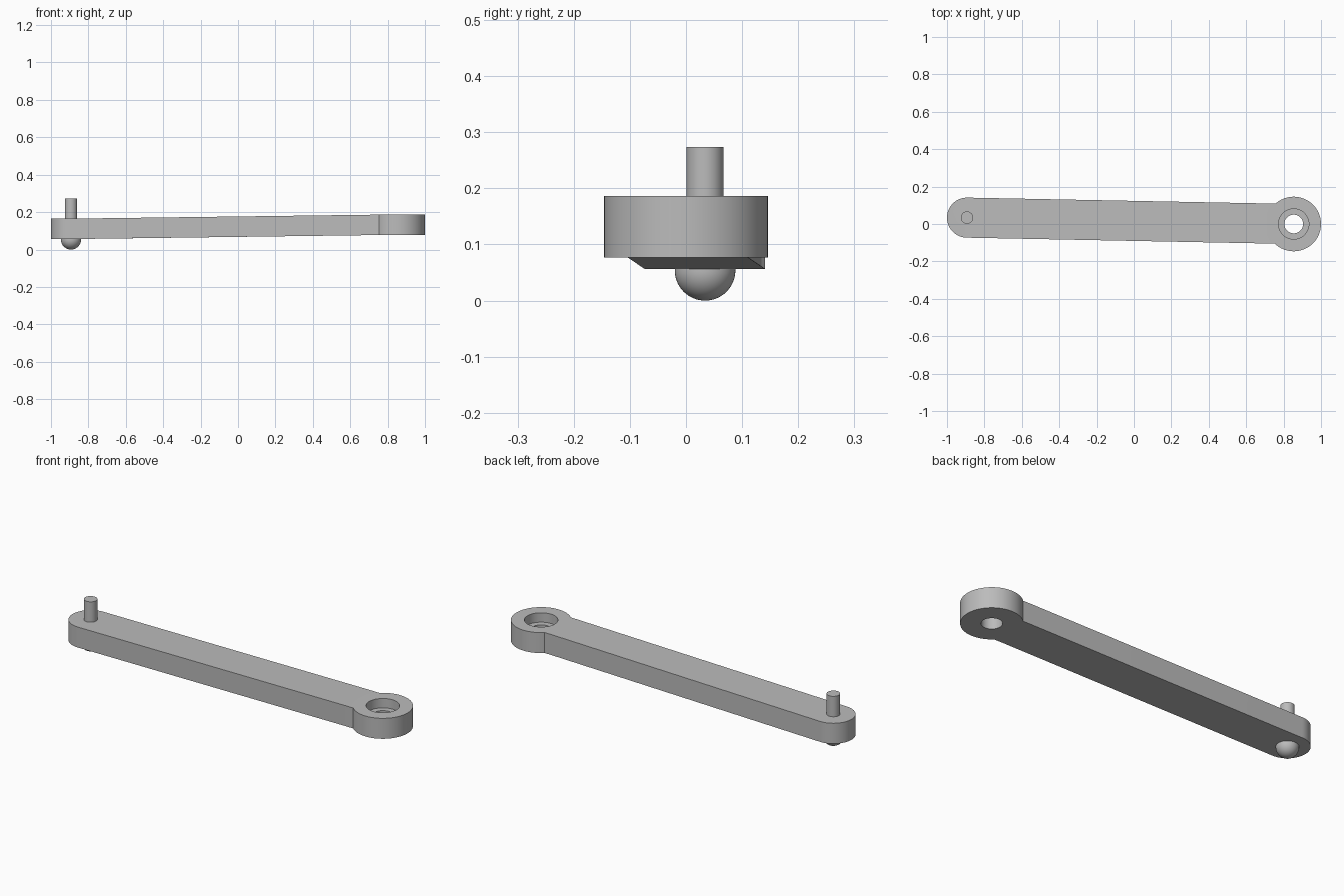
import bpy, bmesh, math
from mathutils import Vector

cube = bpy.data.objects.get("Cube")
if cube:
    bpy.data.objects.remove(cube, do_unlink=True)

grey = bpy.data.materials.new("plain_grey")
grey.use_nodes = True
colour = (0.5, 0.5, 0.5, 1)
grey.diffuse_color = colour
grey.node_tree.nodes["Principled BSDF"].inputs["Base Color"].default_value = colour

SEGS = 64
THICK = 0.109                        # arm and ring thickness
PIN = Vector((-0.893, 0.034, 0.165))  # top centre of the pin end
RING = Vector((0.854, 0, 0.186))      # top centre of the ring end
ARM_R, RING_R = 0.107, 0.146


def make_object(name, bm):
    bmesh.ops.recalc_face_normals(bm, faces=bm.faces)
    mesh = bpy.data.meshes.new(name)
    bm.to_mesh(mesh)
    bm.free()
    mesh.materials.append(grey)
    obj = bpy.data.objects.new(name, mesh)
    bpy.context.collection.objects.link(obj)
    return obj


def smooth(obj):
    bpy.ops.object.select_all(action="DESELECT")
    obj.select_set(True)
    bpy.context.view_layer.objects.active = obj
    bpy.ops.object.shade_smooth_by_angle(angle=math.radians(30))


def lathe(name, profile, centre, closed=False):
    """Revolve (radius, z) points about a vertical axis."""
    bm = bmesh.new()
    verts = [bm.verts.new((r, 0, z)) for r, z in profile]
    edges = [bm.edges.new(p) for p in zip(verts, verts[1:])]
    if closed:
        edges.append(bm.edges.new((verts[-1], verts[0])))
    bmesh.ops.spin(bm, geom=verts + edges, cent=(0, 0, 0), axis=(0, 0, 1),
                   angle=math.tau, steps=SEGS, use_merge=True)
    bmesh.ops.remove_doubles(bm, verts=bm.verts, dist=0.0001)
    bmesh.ops.translate(bm, verts=bm.verts, vec=(centre.x, centre.y, 0))
    return make_object(name, bm)


# Arm: level rounded end, sloping bar, level tongue inside the ring
bm = bmesh.new()
along = (RING - PIN).to_2d()
turn = math.atan2(along.y, along.x)
arc = []
for i in range(SEGS // 2 + 1):
    a = turn + math.pi / 2 + math.tau * i / SEGS
    arc.append(bm.verts.new(PIN + ARM_R * Vector((math.cos(a), math.sin(a), 0))))
bm.faces.new(arc)
left, right = arc[0], arc[-1]
for x in (RING.x - RING_R, RING.x - 0.087):
    y = PIN.y + math.tan(turn) * (x - PIN.x)
    new_left = bm.verts.new((x, y + ARM_R, RING.z))
    new_right = bm.verts.new((x, y - ARM_R, RING.z))
    bm.faces.new((left, right, new_right, new_left))
    left, right = new_left, new_right
below = bmesh.ops.extrude_face_region(bm, geom=bm.faces[:], use_keep_orig=True)
bmesh.ops.translate(bm, vec=(0, 0, -THICK),
                    verts=[v for v in below["geom"] if isinstance(v, bmesh.types.BMVert)])
arm = make_object("arm", bm)

# Ring with a stepped bore, merged into the arm
top, bottom, step = RING.z, RING.z - THICK, RING.z - 0.05
ring = lathe("ring", [(RING_R, top), (RING_R, bottom), (0.05, bottom),
                      (0.05, step), (0.081, step), (0.081, top)], RING, closed=True)
union = arm.modifiers.new("join_ring", "BOOLEAN")
union.operation = "UNION"
union.solver = "EXACT"
union.object = ring
bpy.context.view_layer.objects.active = arm
bpy.ops.object.modifier_apply(modifier=union.name)
bpy.data.objects.remove(ring, do_unlink=True)
smooth(arm)

# Upright peg
smooth(lathe("peg", [(0, 0.274), (0.033, 0.274), (0.033, 0.12), (0, 0.12)], PIN))

# Half ball under the pin end
ball_r = 0.054
dome = [(ball_r * math.sin(t), ball_r * (1 - math.cos(t)))
        for t in (math.pi / 2 * i / 16 for i in range(17))]
smooth(lathe("foot_ball", dome + [(ball_r, 0.07), (0, 0.07)], PIN))
